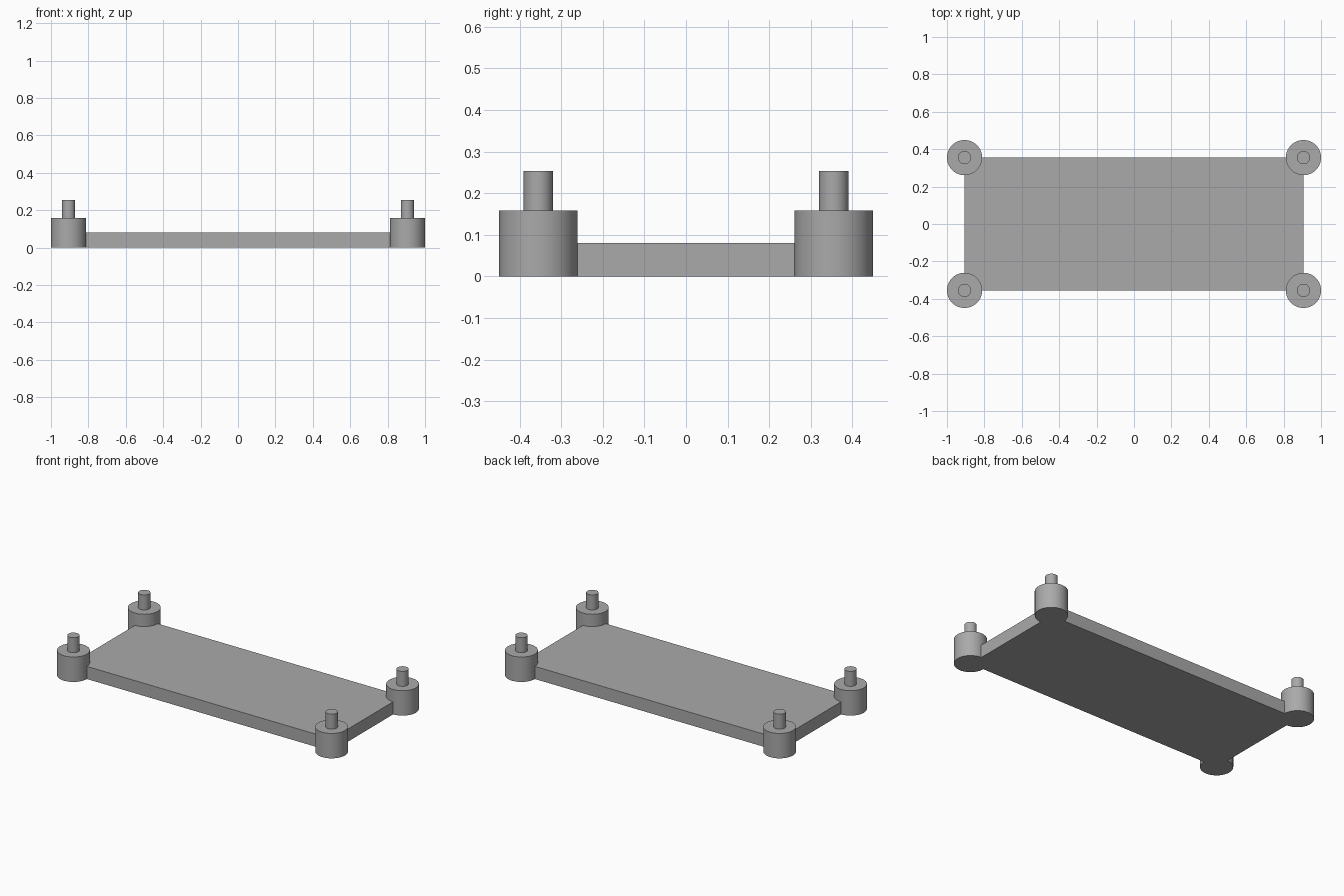
import bpy
import math

cube = bpy.data.objects.get("Cube")
if cube:
    bpy.data.objects.remove(cube, do_unlink=True)

# Overall dimensions
HALF_X, HALF_Y = 0.906, 0.355
PLATE_H, POST_H, PIN_TOP = 0.08, 0.158, 0.253
POST_R, PIN_R = 0.094, 0.035

grey = bpy.data.materials.new("plain grey")
grey.use_nodes = True
colour = (0.4, 0.4, 0.4, 1)
grey.diffuse_color = colour
grey.node_tree.nodes["Principled BSDF"].inputs["Base Color"].default_value = colour


def finish(name):
    obj = bpy.context.object
    obj.name = name
    obj.data.materials.append(grey)
    return obj


def cylinder(name, x, y, radius, bottom, top):
    bpy.ops.mesh.primitive_cylinder_add(
        vertices=64, radius=radius, depth=top - bottom,
        location=(x, y, (bottom + top) / 2))
    obj = finish(name)
    bpy.ops.object.shade_smooth_by_angle(angle=math.radians(30))
    return obj


# Flat base plate, its corners on the post centres
bpy.ops.mesh.primitive_cube_add(size=1, location=(0, 0, PLATE_H / 2))
plate = finish("base_plate")
plate.scale = (2 * HALF_X, 2 * HALF_Y, PLATE_H)
bpy.ops.object.transform_apply(location=False, rotation=False, scale=True)

# Corner posts, each with a locating pin on top
for side, sx in (("left", 1), ("right", -1)):
    for end, sy in (("front", -1), ("back", 1)):
        x, y = sx * HALF_X, sy * HALF_Y
        cylinder(f"{end}_{side}_post", x, y, POST_R, 0, POST_H)
        cylinder(f"{end}_{side}_pin", x, y, PIN_R, POST_H, PIN_TOP)
